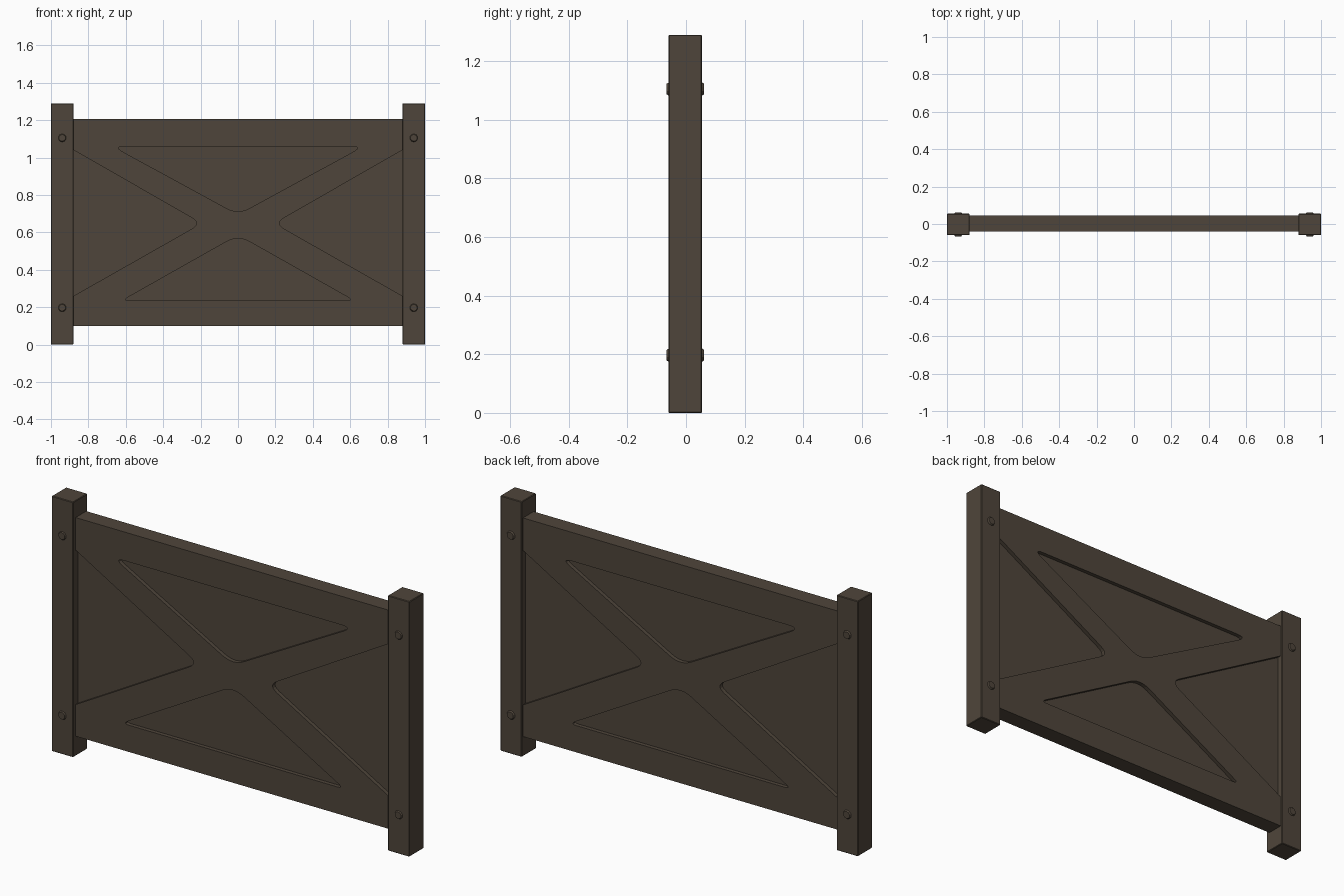
import bpy, bmesh, math
from mathutils import Vector, Matrix

if "Cube" in bpy.data.objects:
    bpy.data.objects.remove(bpy.data.objects["Cube"])

wood = bpy.data.materials.new("dark brown wood")
wood.diffuse_color = (0.078, 0.060, 0.043, 1)
wood.use_nodes = True
wood.node_tree.nodes["Principled BSDF"].inputs["Base Color"].default_value = wood.diffuse_color


def add_object(name, mesh):
    mesh.materials.clear()
    mesh.materials.append(wood)
    obj = bpy.data.objects.new(name, mesh)
    bpy.context.collection.objects.link(obj)
    return obj


def box(name, x, y, z, bevel=0):
    """Box from (min, max) ranges on each axis."""
    bm = bmesh.new()
    bmesh.ops.create_cube(bm, size=1)
    for v in bm.verts:
        v.co = [r[0] if c < 0 else r[1] for c, r in zip(v.co, (x, y, z))]
    if bevel:
        bmesh.ops.bevel(bm, geom=bm.edges[:], offset=bevel, segments=1, affect='EDGES')
    mesh = bpy.data.meshes.new(name)
    bm.to_mesh(mesh)
    bm.free()
    return add_object(name, mesh)


def rounded(corners, steps=6):
    """Outline from (x, z, cut) corners; each cut corner becomes a smooth bend."""
    out = []
    for i, (x, z, cut) in enumerate(corners):
        p = Vector((x, z))
        if not cut:
            out.append(p)
            continue
        a = p + (Vector(corners[i - 1][:2]) - p).normalized() * cut
        b = p + (Vector(corners[(i + 1) % len(corners)][:2]) - p).normalized() * cut
        for k in range(steps + 1):
            t = k / steps
            out.append(a * (1 - t) ** 2 + p * 2 * t * (1 - t) + b * t * t)
    return out


def plate(name, outlines, y0, y1):
    """Flat plate with holes, facing front."""
    curve = bpy.data.curves.new(name, 'CURVE')
    curve.dimensions = '2D'
    curve.fill_mode = 'BOTH'
    curve.extrude = (y1 - y0) / 2
    for pts in outlines:
        s = curve.splines.new('POLY')
        s.points.add(len(pts) - 1)
        for q, p in zip(s.points, pts):
            q.co = (p.x, p.y, 0, 1)
        s.use_cyclic_u = True
    temp = bpy.data.objects.new(name + "_outline", curve)
    bpy.context.collection.objects.link(temp)
    bpy.context.view_layer.update()
    deps = bpy.context.evaluated_depsgraph_get()
    mesh = bpy.data.meshes.new_from_object(temp.evaluated_get(deps))
    bpy.data.objects.remove(temp)
    mesh.transform(Matrix.Translation((0, (y0 + y1) / 2, 0)) @ Matrix.Rotation(math.pi / 2, 4, 'X'))
    bm = bmesh.new()
    bm.from_mesh(mesh)
    bmesh.ops.remove_doubles(bm, verts=bm.verts, dist=1e-5)
    bmesh.ops.recalc_face_normals(bm, faces=bm.faces)
    for f in bm.faces:
        f.smooth = False
    bm.to_mesh(mesh)
    bm.free()
    return add_object(name, mesh)


def bolt(name, x, y, z, side):
    """Domed bolt head on a post face."""
    bm = bmesh.new()
    bmesh.ops.create_cone(bm, cap_ends=True, segments=10, radius1=0.028, radius2=0.018, depth=0.016)
    mat = Matrix.Translation((x, y, z)) @ Matrix.Rotation(-side * math.pi / 2, 4, 'X')
    bmesh.ops.transform(bm, matrix=mat, verts=bm.verts)
    mesh = bpy.data.meshes.new(name)
    bm.to_mesh(mesh)
    bm.free()
    add_object(name, mesh)


# Rails and crossed braces: one plate with four rounded triangular openings
outer = rounded([(-0.9, 0.10, 0), (0.9, 0.10, 0), (0.9, 1.205, 0), (-0.9, 1.205, 0)])
upper = rounded([(-0.67, 1.06, 0.065), (0.67, 1.06, 0.065), (0, 0.695, 0.07)])
lower = rounded([(-0.62, 0.235, 0.04), (0.62, 0.235, 0.04), (0, 0.585, 0.07)])
sides = [rounded([(s * 0.89, 1.046, 0), (s * 0.89, 0.254, 0), (s * 0.195, 0.648, 0.06)])
         for s in (-1, 1)]
plate("rails_and_cross_braces", [outer, upper, lower] + sides, -0.04, 0.045)

# Recessed panel behind the braces
box("recessed_panel", (-0.89, 0.89), (-0.02, 0.025), (0.15, 1.15))

# Posts with bolt heads front and back
for side, label in ((-1, "left"), (1, "right")):
    xs = sorted((side * 0.88, side * 1.0))
    box(label + "_post", xs, (-0.06, 0.055), (0, 1.29), bevel=0.003)
    for z, level in ((1.105, "upper"), (0.197, "lower")):
        bolt(f"{label}_{level}_front_bolt", side * 0.94, -0.058, z, -1)
        bolt(f"{label}_{level}_back_bolt", side * 0.94, 0.054, z, 1)
